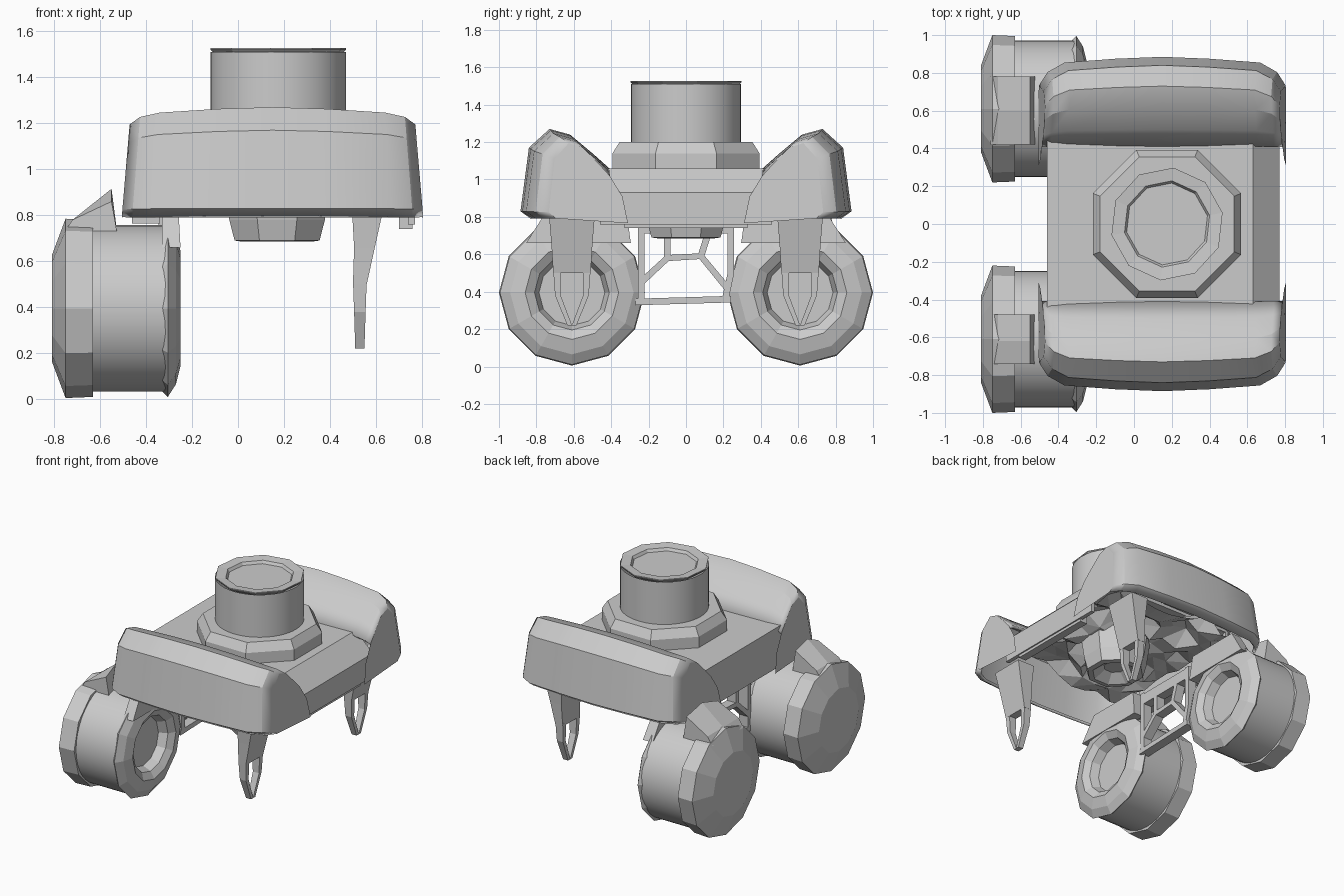
import bpy, bmesh, math, random
from mathutils import Vector

random.seed(4)
if "Cube" in bpy.data.objects:
    bpy.data.objects.remove(bpy.data.objects["Cube"], do_unlink=True)

grey = bpy.data.materials.new("plain grey")
grey.use_nodes = True
GREY = (0.6, 0.6, 0.6, 1)
grey.diffuse_color = GREY
grey.node_tree.nodes["Principled BSDF"].inputs["Base Color"].default_value = GREY


def finish(name, bm, smooth=False, thickness=0):
    bmesh.ops.remove_doubles(bm, verts=bm.verts, dist=0.0005)
    bmesh.ops.recalc_face_normals(bm, faces=bm.faces)
    mesh = bpy.data.meshes.new(name)
    bm.to_mesh(mesh)
    bm.free()
    mesh.materials.append(grey)
    if smooth:
        mesh.polygons.foreach_set("use_smooth", [True] * len(mesh.polygons))
        mesh.set_sharp_from_angle(angle=math.radians(25))
    ob = bpy.data.objects.new(name, mesh)
    bpy.context.collection.objects.link(ob)
    if thickness:
        mod = ob.modifiers.new("shell", 'SOLIDIFY')
        mod.thickness = thickness
        mod.offset = -1
    return ob


def loft(name, rings, closed=True, caps=True, **kw):
    """Skin a list of matching point rings."""
    bm = bmesh.new()
    rows = [[bm.verts.new(p) for p in ring] for ring in rings]
    n = len(rows[0])
    for a, b in zip(rows, rows[1:]):
        for i in range(n if closed else n - 1):
            j = (i + 1) % n
            bm.faces.new((a[i], a[j], b[j], b[i]))
    if caps:
        bm.faces.new(rows[0])
        bm.faces.new(rows[-1])
    return finish(name, bm, **kw)


def lathe(name, profile, sides, centre, axis, turn=0, caps=True, **kw):
    """Spin (position, radius) pairs round the x or z axis."""
    rings = []
    for t, r in profile:
        ring = []
        for k in range(sides):
            a = turn + math.tau * k / sides
            u, v = r * math.cos(a), r * math.sin(a)
            ring.append(Vector((t, u, v) if axis == 'x' else (u, v, t)) + Vector(centre))
        rings.append(ring)
    return loft(name, rings, caps=caps, **kw)


def post(name, levels):
    """Rectangular column from (x, y, z, x width, y width) levels."""
    return loft(name, [[(x + sx * w / 2, y + sy * d / 2, z)
                        for sx, sy in ((-1, -1), (1, -1), (1, 1), (-1, 1))]
                       for x, y, z, w, d in levels])


def flat_bar(name, x, path, width, depth):
    """Flat bar following a (y, z) path, deep along x."""
    pts = [Vector(p) for p in path]
    rings = []
    for i, p in enumerate(pts):
        along = (pts[min(i + 1, len(pts) - 1)] - pts[max(i - 1, 0)]).normalized()
        off = Vector((-along.y, along.x)) * width / 2
        rings.append([(x + sx * depth / 2, *(p + off * so))
                      for sx, so in ((-1, -1), (1, -1), (1, 1), (-1, 1))])
    return loft(name, rings)


# Deck between the bumpers, hollow underneath
deck = [(-0.46, 0.79), (-0.46, 1.06), (0.63, 1.06), (0.77, 0.93), (0.77, 0.76)]
loft("deck", [[(x, y, z) for x, z in deck] for y in (-0.46, 0.46)],
     closed=False, caps=False, thickness=0.03)

# Raised chamfered bumpers, front and back, hollow underneath
section = [(0.31, 0.76), (0.34, 0.93), (0.41, 1.06), (0.5, 1.14), (0.62, 1.24),
           (0.73, 1.27), (0.84, 1.17), (0.885, 0.83), (0.83, 0.79)]
stations = [(-0.655, 0.15, 0.84), (-0.61, 0.08, 0.91), (-0.52, 0.03, 0.95),
            (-0.25, 0.01, 0.985), (0, 0, 1)]
stations += [(-o, d, s) for o, d, s in reversed(stations[:-1])]


def bumper_ring(side, offset, inset, squash):
    ring = []
    for y, z in section:
        height = 0.8 + (z - 0.8) * squash
        lean = 1 - 0.13 * max(0, height - 0.8)
        ring.append((0.15 + offset * lean,
                     side * (y - inset * max(0, y - 0.4) / 0.48), height))
    return ring


for side, label in ((-1, "front"), (1, "back")):
    rings = [bumper_ring(side, *s) for s in stations]
    # the inner flank exists only at the ends
    loft(label + "_bumper", [r[2:] for r in rings], closed=False, caps=False,
         smooth=True, thickness=0.02)
    for ring, end in ((rings[0], "right"), (rings[-1], "left")):
        bm = bmesh.new()
        bm.faces.new([bm.verts.new(p) for p in ring])
        finish(f"{label}_bumper_{end}_end", bm)

# Rough inner lining and belly parts
bm = bmesh.new()
bmesh.ops.create_grid(bm, x_segments=9, y_segments=10, size=1)
for v in bm.verts:
    v.co = (0.12 + v.co.x * 0.52, v.co.y * 0.6, 0.96 + random.uniform(-0.08, 0.06))
bmesh.ops.triangulate(bm, faces=bm.faces)
finish("inner_lining", bm)
lathe("belly_hub", [(0.74, 0.08), (0.685, 0.16), (0.69, 0.2), (0.78, 0.225),
                    (0.95, 0.25)], 8, (0.17, 0, 0), 'z', turn=math.pi / 8)
post("right_sill", [(-0.4, 0, 0.765, 0.12, 1.0), (-0.4, 0, 0.81, 0.12, 1.0)])
post("left_sill", [(0.73, 0, 0.74, 0.06, 0.66), (0.73, 0, 0.8, 0.06, 0.66)])

# Turret: faceted base, round drum, thin faceted rim with a dished recess
hub = (0.175, 0, 0)
lathe("turret_base", [(1.04, 0.425), (1.14, 0.425), (1.2, 0.385)], 8, hub, 'z',
      turn=math.pi / 8)
lathe("turret_drum", [(1.18, 0.295), (1.51, 0.295)], 40, hub, 'z', caps=False, smooth=True)
lathe("turret_rim", [(1.5, 0.28), (1.52, 0.3), (1.527, 0.3), (1.52, 0.23),
                     (1.47, 0.2), (1.41, 0.16), (1.39, 0.07)], 10, hub, 'z', turn=0.2)

# Wheels with a faceted outer cap, round tyre and dished inner rim
ear_stations = {"front": (-0.74, -0.62, -0.48), "back": (0.42, 0.6, 0.78)}
for side, label in ((-1, "front"), (1, "back")):
    c = (0, side * 0.61, 0.395)
    lathe(label + "_tyre", [(-0.64, 0.362), (-0.31, 0.362)], 40, c, 'x',
          caps=False, smooth=True)
    lathe(label + "_outer_cap", [(-0.81, 0.23), (-0.75, 0.39), (-0.63, 0.385),
                                 (-0.63, 0.34)], 12, c, 'x')
    lathe(label + "_inner_rim", [(-0.34, 0.35), (-0.305, 0.385), (-0.27, 0.33),
                                 (-0.25, 0.25), (-0.28, 0.2), (-0.38, 0.16),
                                 (-0.44, 0.09), (-0.42, 0.03)], 12, c, 'x')
    # wedge rising from the cap to the deck
    loft(label + "_wheel_ear", [
        [(x, y, z) for x, z in ((-0.76, 0.72), (-0.72, 0.78), (-0.55, top), (-0.525, 0.72))]
        for y, top in zip(ear_stations[label], (0.86, 0.915, 0.88))])
    # tapering bracket joining the rim to the deck
    post(label + "_wheel_bracket", [(-0.295, side * 0.53, 0.84, 0.07, 0.42),
                                    (-0.29, side * 0.575, 0.66, 0.08, 0.56)])

    # Free forked leg on the other side
    y = side * 0.61
    post(label + "_leg", [(0.565, y, 0.84, 0.14, 0.25), (0.55, y, 0.66, 0.09, 0.22),
                          (0.53, y, 0.5, 0.06, 0.2)])
    for s in (-1, 1):
        post(label + "_leg_prong", [(0.53, y + s * 0.08, 0.52, 0.06, 0.04),
                                    (0.53, y + s * 0.075, 0.38, 0.05, 0.03),
                                    (0.53, y + s * 0.012, 0.22, 0.04, 0.025)])

# Open truss of flat bars joining the two wheels
truss = {
    "truss_bar": [(-0.27, 0.345), (0.24, 0.36)],
    "truss_arch": [(-0.24, 0.45), (-0.1, 0.58), (0.08, 0.59), (0.22, 0.42)],
    "truss_front_strut": [(-0.1, 0.58), (-0.1, 0.78)],
    "truss_back_strut": [(0.08, 0.59), (0.14, 0.78)],
    "truss_front_post": [(-0.24, 0.33), (-0.24, 0.8)],
    "truss_back_post": [(0.21, 0.36), (0.24, 0.5), (0.24, 0.8)],
    "truss_top": [(-0.25, 0.75), (0.25, 0.75)],
}
for name, path in truss.items():
    flat_bar(name, -0.31, path, 0.08 if name == "truss_top" else 0.035, 0.07)
